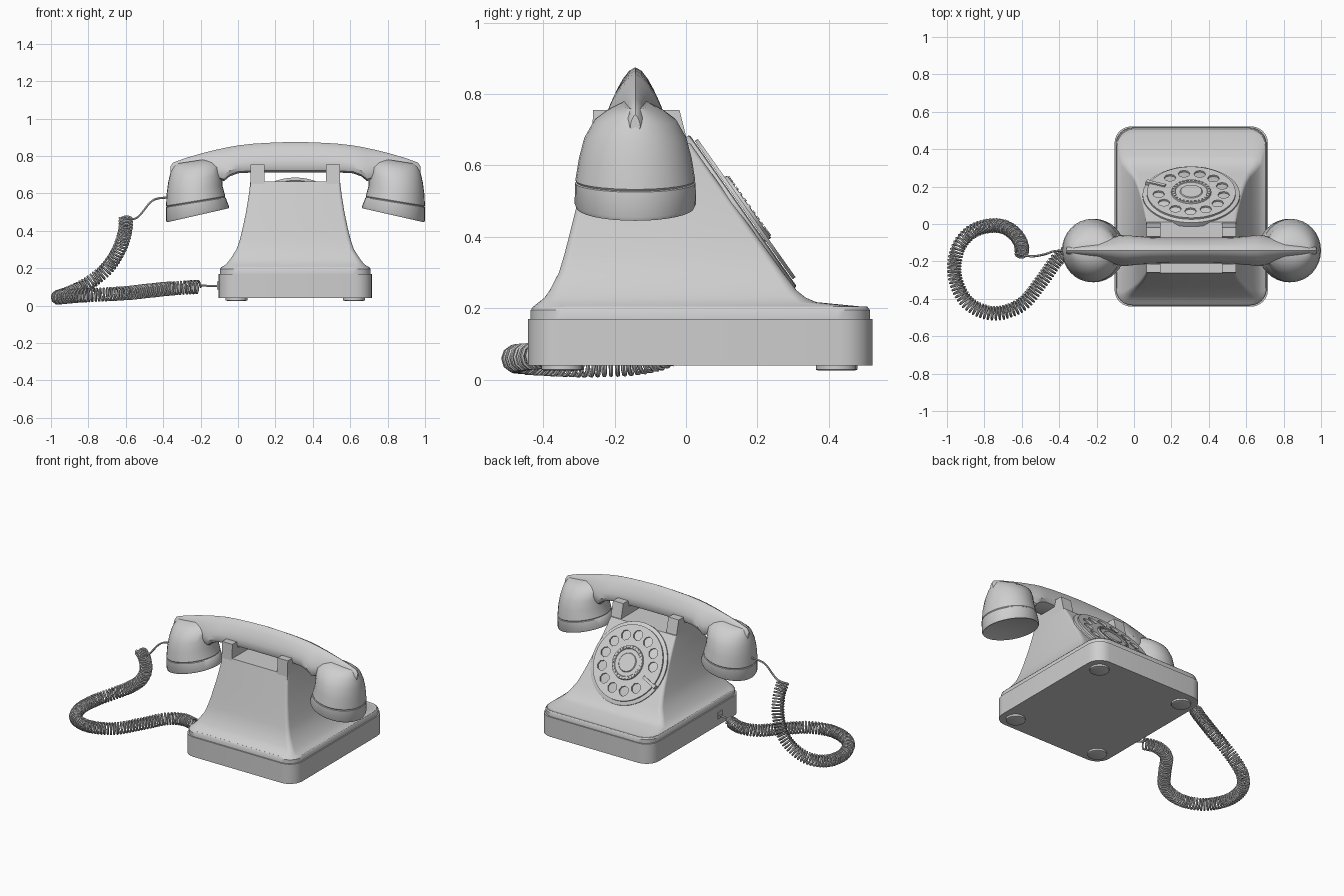
import bpy, bmesh, math
from mathutils import Vector, Matrix

if "Cube" in bpy.data.objects:
    bpy.data.objects.remove(bpy.data.objects["Cube"])

C = 0.306            # x centre of the telephone body
HY = -0.142          # y centre of the handset
grey = bpy.data.materials.new("light_grey")
grey.diffuse_color = (0.62, 0.62, 0.62, 1)
grey.use_nodes = True
grey.node_tree.nodes["Principled BSDF"].inputs["Base Color"].default_value = grey.diffuse_color


def finish(ob, angle=35):
    ob.data.materials.clear()
    ob.data.materials.append(grey)
    bpy.ops.object.select_all(action='DESELECT')
    ob.select_set(True)
    bpy.context.view_layer.objects.active = ob
    bpy.ops.object.shade_smooth_by_angle(angle=math.radians(angle))
    return ob


def loft(name, rings, angle=35):
    """Skin a list of equally long closed rings and cap both ends."""
    bm = bmesh.new()
    loops = [[bm.verts.new(p) for p in r] for r in rings]
    n = len(loops[0])
    for a, b in zip(loops, loops[1:]):
        for i in range(n):
            j = (i + 1) % n
            bm.faces.new((a[i], a[j], b[j], b[i]))
    bm.faces.new(loops[0][::-1])
    bm.faces.new(loops[-1])
    bmesh.ops.recalc_face_normals(bm, faces=bm.faces)
    me = bpy.data.meshes.new(name)
    bm.to_mesh(me)
    bm.free()
    ob = bpy.data.objects.new(name, me)
    bpy.context.collection.objects.link(ob)
    return finish(ob, angle)


def rounded_rect(z, hw, y0, y1, r, seg=6):
    pts = []
    for cx, cy, a0 in ((hw - r, y1 - r, 0), (-hw + r, y1 - r, 90),
                       (-hw + r, y0 + r, 180), (hw - r, y0 + r, 270)):
        for k in range(seg + 1):
            a = math.radians(a0 + 90 * k / seg)
            pts.append((C + cx + r * math.cos(a), cy + r * math.sin(a), z))
    return pts


def circle(r, z, n=40, cx=0, cy=0, m=Matrix()):
    return [m @ Vector((cx + r * math.cos(2 * math.pi * k / n),
                        cy + r * math.sin(2 * math.pi * k / n), z)) for k in range(n)]


def box(name, lo, hi, m=Matrix()):
    ring = lambda z: [m @ Vector(p) for p in ((lo[0], lo[1], z), (hi[0], lo[1], z),
                                              (hi[0], hi[1], z), (lo[0], hi[1], z))]
    return loft(name, [ring(lo[2]), ring(hi[2])])


def curve_mesh(name, splines, closed=False, **settings):
    """Poly curve turned into a mesh object."""
    cu = bpy.data.curves.new(name, 'CURVE')
    for k, v in settings.items():
        setattr(cu, k, v)
    for pts in splines:
        sp = cu.splines.new('POLY')
        sp.points.add(len(pts) - 1)
        for p, q in zip(sp.points, pts):
            p.co = (*q, 1)
        sp.use_cyclic_u = closed
    ob = bpy.data.objects.new(name, cu)
    bpy.context.collection.objects.link(ob)
    bpy.ops.object.select_all(action='DESELECT')
    ob.select_set(True)
    bpy.context.view_layer.objects.active = ob
    bpy.ops.object.convert(target='MESH')
    return finish(bpy.context.view_layer.objects.active, 50)


# base: lower tray and slightly inset upper band
loft("base_tray", [rounded_rect(0.04, 0.41, -0.442, 0.522, 0.09),
                   rounded_rect(0.17, 0.41, -0.442, 0.522, 0.09)])
loft("base_band", [rounded_rect(z, 0.41 - i, -0.442 + i, 0.522 - i, 0.09)
                   for z, i in ((0.165, 0.007), (0.195, 0.007), (0.205, 0.014))])
for fx in (-0.314, 0.314):
    for fy in (-0.347, 0.422):
        loft("foot", [circle(0.05, 0.025, 16, C + fx, fy), circle(0.058, 0.028, 16, C + fx, fy),
                      circle(0.058, 0.045, 16, C + fx, fy)])

# flared body: height, half width, back y, front y, corner radius
body = [(0.203, 0.398, -0.43, 0.51, 0.085), (0.217, 0.375, -0.412, 0.365, 0.05),
        (0.23, 0.362, -0.396, 0.335, 0.035), (0.25, 0.346, -0.382, 0.31, 0.03),
        (0.30, 0.314, -0.356, 0.272, 0.025), (0.35, 0.297, -0.341, 0.236, 0.022),
        (0.40, 0.284, -0.328, 0.20, 0.02), (0.50, 0.263, -0.303, 0.128, 0.018),
        (0.60, 0.247, -0.278, 0.056, 0.015), (0.662, 0.24, -0.262, 0.012, 0.012)]
loft("body", [rounded_rect(*b) for b in body], 30)

# cradle forks, one each side
fork = [(-0.266, 0.63), (-0.26, 0.755), (-0.215, 0.755), (-0.205, 0.712),
        (-0.08, 0.712), (-0.068, 0.755), (-0.018, 0.755), (0.008, 0.65)]
for s in (-1, 1):
    loft("cradle_fork", [[(C + s * x, y, z) for y, z in fork] for x in (0.165, 0.24)], 20)

# dial on the sloping face (local z points out of the slope)
dial = Matrix(((-1, 0, 0, C), (0, -0.578, 0.817, 0.152), (0, 0.817, 0.578, 0.468), (0, 0, 0, 1)))
loft("dial_plate", [circle(r, z, 48, m=dial) for r, z in ((0.26, -0.02), (0.26, 0.007), (0.255, 0.01))])
holes = []
for k in range(12):
    a = math.radians(-22 + (k + 1) * 360 / 13)
    holes.append(circle(0.032, 0, 8, 0.175 * math.cos(a), 0.175 * math.sin(a)))
wheel = curve_mesh("finger_wheel", [circle(0.237, 0, 48)] + holes, True,
                   dimensions='2D', fill_mode='BOTH', extrude=0.005)
wheel.data.transform(dial @ Matrix.Translation((0, 0, 0.017)))
loft("dial_hub", [circle(r, z, 40, m=dial) for r, z in ((0.108, 0.02), (0.105, 0.03), (0.088, 0.03),
                                                       (0.085, 0.026), (0.06, 0.026), (0.056, 0.031))])
for k in range(28):      # beaded ring around the hub
    a = 2 * math.pi * k / 28
    cx, cy = 0.097 * math.cos(a), 0.097 * math.sin(a)
    loft("hub_bead", [circle(0.006, z, 6, cx, cy, dial) for z in (0.028, 0.034)])
box("finger_stop", (0.15, -0.009, 0.02), (0.257, 0.009, 0.03),
    dial @ Matrix.Rotation(math.radians(-22), 4, 'Z'))
box("finger_stop_foot", (0.24, -0.012, 0.0), (0.258, 0.012, 0.03),
    dial @ Matrix.Rotation(math.radians(-22), 4, 'Z'))

# handset cups: outer x, outer z, inner x, inner z, half depth
cup = [(-0.372, 0.452, -0.06, 0.523, 0.155), (-0.380, 0.445, -0.050, 0.520, 0.165),
       (-0.385, 0.455, -0.048, 0.530, 0.170), (-0.385, 0.525, -0.066, 0.577, 0.169),
       (-0.381, 0.528, -0.070, 0.580, 0.165), (-0.385, 0.533, -0.068, 0.585, 0.168),
       (-0.381, 0.600, -0.083, 0.640, 0.158), (-0.373, 0.660, -0.085, 0.695, 0.143),
       (-0.361, 0.712, -0.088, 0.742, 0.115), (-0.348, 0.738, -0.115, 0.768, 0.08),
       (-0.332, 0.758, -0.155, 0.785, 0.04)]


def cup_ring(s, ox, oz, ix, iz, hy, n=32):
    out = []
    for k in range(n):
        a = 2 * math.pi * k / n
        t = 0.5 + 0.5 * math.cos(a)
        x = ox + (ix - ox) * t - 0.3075
        out.append((0.3075 + s * x, HY + hy * math.sin(a), oz + (iz - oz) * t))
    return out


for s, name in ((1, "mouthpiece_cup"), (-1, "earpiece_cup")):
    loft(name, [cup_ring(s, *c) for c in cup])

# handset grip: x, underside z, top z, half depth
grip = [(-0.362, 0.70, 0.742, 0.014), (-0.348, 0.69, 0.764, 0.026), (-0.28, 0.70, 0.789, 0.036),
        (-0.20, 0.70, 0.812, 0.047), (-0.13, 0.685, 0.830, 0.066), (-0.075, 0.665, 0.842, 0.082),
        (-0.045, 0.69, 0.848, 0.083), (0.0, 0.707, 0.856, 0.078), (0.09, 0.712, 0.866, 0.071),
        (0.2, 0.712, 0.872, 0.07), (0.3075, 0.712, 0.875, 0.07)]
grip += [(0.615 - x, a, b, w) for x, a, b, w in grip[-2::-1]]
half = [(0.55, 0), (0.88, 0.06), (1, 0.2), (0.93, 0.4), (0.76, 0.6), (0.5, 0.8), (0.25, 0.94)]
section = [(0, 0)] + half + [(0, 1)] + [(-u, v) for u, v in half[::-1]]
loft("handset_grip", [[(x, HY + w * u, a + (b - a) * v) for u, v in section] for x, a, b, w in grip])


# spiral cord
def smooth_path(pts, steps=60):
    p = [Vector(q) for q in pts]
    p = [2 * p[0] - p[1]] + p + [2 * p[-1] - p[-2]]
    out = []
    for i in range(1, len(p) - 2):
        a, b, c, d = p[i - 1:i + 3]
        for k in range(steps):
            t = k / steps
            out.append(0.5 * (2 * b + (c - a) * t + (2 * a - 5 * b + 4 * c - d) * t * t
                              + (3 * b - a - 3 * c + d) * t ** 3))
    return out + [p[-2]]


path = smooth_path([(-0.21, -0.165, 0.1), (-0.3, -0.14, 0.095), (-0.4, -0.18, 0.088),
                    (-0.49, -0.3, 0.078), (-0.6, -0.43, 0.066), (-0.75, -0.478, 0.058),
                    (-0.89, -0.42, 0.05), (-0.958, -0.28, 0.044), (-0.945, -0.14, 0.05),
                    (-0.88, -0.05, 0.075), (-0.79, -0.012, 0.125), (-0.7, -0.014, 0.2),
                    (-0.635, -0.055, 0.3), (-0.603, -0.11, 0.4), (-0.6, -0.155, 0.47)])
coil, travelled = [], 0.0
pitch, per_turn = 0.0185, 10
step, target = pitch / per_turn, 0.0
for a, b in zip(path, path[1:]):
    seg = (b - a).length
    t = (b - a).normalized()
    side = t.cross(Vector((0, 0, 1))).normalized()
    up = side.cross(t)
    while target < travelled + seg:
        ang = 2 * math.pi * target / pitch
        coil.append(a + t * (target - travelled) + 0.034 * (side * math.cos(ang) + up * math.sin(ang)))
        target += step
    travelled += seg
tube = dict(dimensions='3D', bevel_depth=0.006, bevel_resolution=1, use_fill_caps=True)
curve_mesh("coiled_cord", [coil], **tube)
curve_mesh("body_wire", [smooth_path([(-0.095, -0.2, 0.105), (-0.15, -0.19, 0.104),
                                      (-0.19, -0.17, 0.108), coil[0]], 6)], **tube)
curve_mesh("handset_wire", [smooth_path([coil[-1], (-0.57, -0.17, 0.462), (-0.53, -0.172, 0.478),
                                         (-0.47, -0.16, 0.55), (-0.43, -0.146, 0.572),
                                         (-0.37, HY, 0.578)], 6)], **tube)
box("cord_socket", (-0.111, -0.222, 0.085), (-0.09, -0.178, 0.128))
